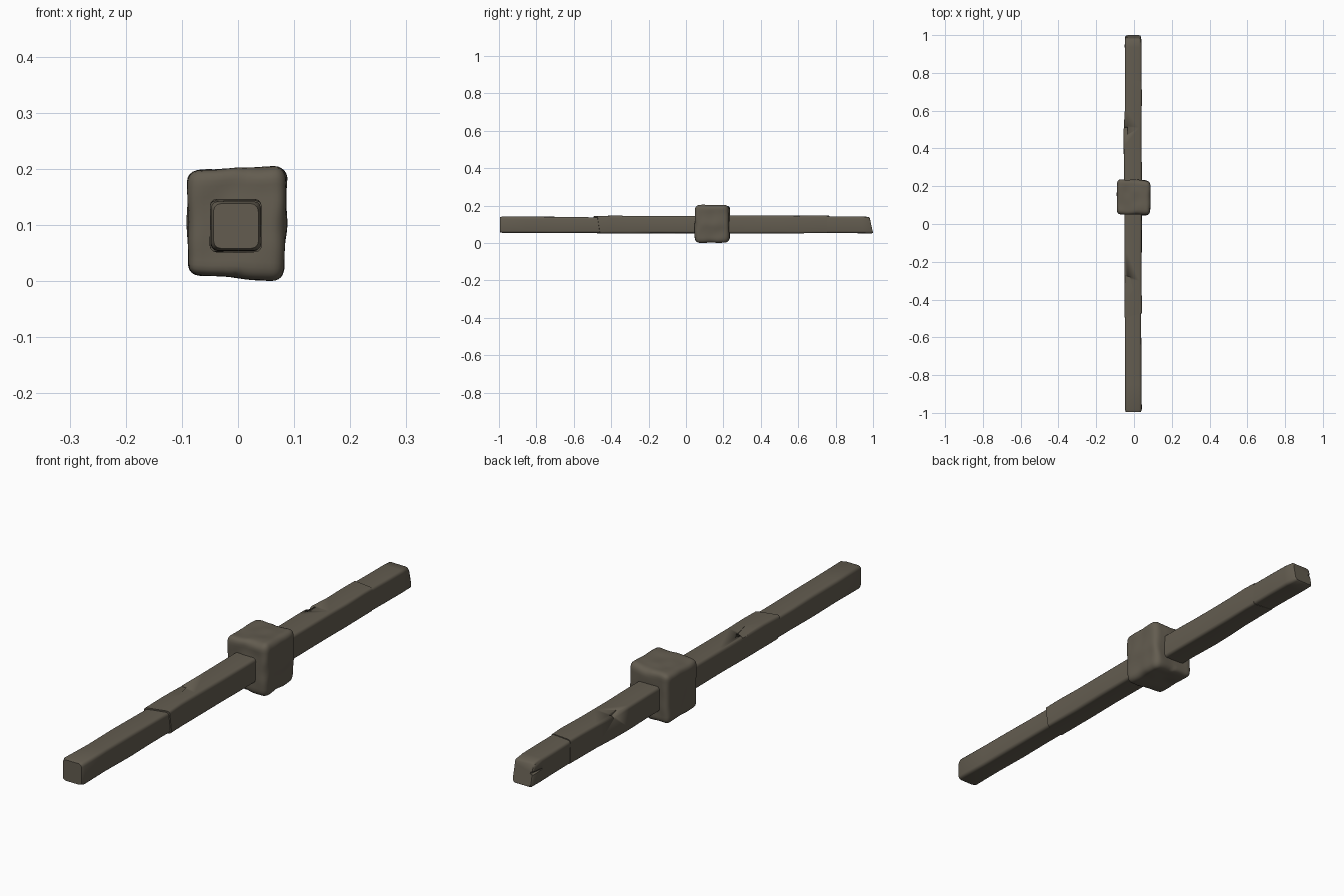
import bpy, bmesh, math
from mathutils import Vector, noise

if "Cube" in bpy.data.objects:
    bpy.data.objects.remove(bpy.data.objects["Cube"])

wood = bpy.data.materials.new("grey brown wood")
wood.diffuse_color = (0.125, 0.108, 0.08, 1)
wood.use_nodes = True
wood.node_tree.nodes["Principled BSDF"].inputs["Base Color"].default_value = wood.diffuse_color


def finish(bm, name, angle=40):
    bmesh.ops.recalc_face_normals(bm, faces=bm.faces)
    me = bpy.data.meshes.new(name)
    bm.to_mesh(me)
    bm.free()
    ob = bpy.data.objects.new(name, me)
    bpy.context.collection.objects.link(ob)
    me.materials.append(wood)
    bpy.ops.object.select_all(action='DESELECT')
    bpy.context.view_layer.objects.active = ob
    ob.select_set(True)
    bpy.ops.object.shade_smooth_by_angle(angle=math.radians(angle))
    return ob


def ring_points(y, x0, x1, z0, z1, r, skew_x, skew_z):
    """Rounded rectangle across the beam; skews tilt the ring along y."""
    pts = []
    cx, cz = (x0 + x1) / 2, (z0 + z1) / 2
    corners = [(x1 - r, z1 - r, 0), (x0 + r, z1 - r, 90),
               (x0 + r, z0 + r, 180), (x1 - r, z0 + r, 270)]
    for px, pz, a in corners:
        for k in range(4):
            t = math.radians(a + 30 * k)
            x, z = px + r * math.cos(t), pz + r * math.sin(t)
            pts.append(Vector((x, y + skew_x * (x - cx) + skew_z * (z - cz), z)))
    return pts


def beam(name, rings, wobble=0.0015):
    bm = bmesh.new()
    loops = []
    for ring in rings:
        row = []
        for p in ring_points(*ring):
            n = noise.noise_vector(p * 9)
            row.append(bm.verts.new(p + Vector((n.x, 0, n.z)) * wobble))
        loops.append(row)
    for a, b in zip(loops, loops[1:]):
        for i in range(len(a)):
            j = (i + 1) % len(a)
            bm.faces.new((a[i], a[j], b[j], b[i]))
    bm.faces.new(loops[0])
    bm.faces.new(loops[-1])
    return finish(bm, name)


def chip(ob, verts):
    """Cut a small wedge, given as a convex point cloud, from a beam."""
    bm = bmesh.new()
    for v in verts:
        bm.verts.new(v)
    bmesh.ops.convex_hull(bm, input=bm.verts)
    cutter = finish(bm, "chip_cutter")
    cutter.hide_render = True
    bpy.context.view_layer.objects.active = ob
    mod = ob.modifiers.new("chip", 'BOOLEAN')
    mod.operation, mod.solver, mod.object = 'DIFFERENCE', 'EXACT', cutter
    # keep the chip inside the evaluated part, then drop the cutter
    bpy.ops.object.modifier_move_to_index(modifier="chip", index=0)
    bpy.ops.object.modifier_apply(modifier="chip")
    bpy.data.objects.remove(cutter)


# front length of the beam, slightly thinner, with a softened end
beam("front_beam", [
    (-0.995, -0.043, 0.036, 0.058, 0.138, 0.013, 0, 0),
    (-0.982, -0.048, 0.041, 0.054, 0.142, 0.013, 0, 0),
    (-0.85, -0.047, 0.039, 0.054, 0.140, 0.012, 0, 0),
    (-0.70, -0.048, 0.039, 0.053, 0.140, 0.012, 0, 0),
    (-0.58, -0.048, 0.038, 0.054, 0.138, 0.011, 0.1, 0),
    (-0.44, -0.048, 0.038, 0.055, 0.137, 0.011, 0.2, 0)])

# middle length, overlapping the front one in a slanted seam
mid = beam("middle_beam", [
    (-0.478, -0.050, 0.042, 0.052, 0.143, 0.010, 0.25, -0.15),
    (-0.40, -0.050, 0.041, 0.052, 0.146, 0.011, 0.1, 0),
    (-0.30, -0.050, 0.040, 0.052, 0.146, 0.012, 0, 0),
    (-0.15, -0.050, 0.041, 0.052, 0.145, 0.012, 0, 0),
    (0.00, -0.050, 0.041, 0.052, 0.145, 0.011, 0, 0),
    (0.14, -0.050, 0.041, 0.052, 0.145, 0.011, 0, 0)])
chip(mid, [(-0.06, -0.36, 0.16), (-0.06, -0.27, 0.16), (-0.06, -0.27, 0.137),
           (-0.06, -0.36, 0.146), (-0.005, -0.35, 0.16), (-0.02, -0.28, 0.16),
           (-0.02, -0.28, 0.141), (-0.005, -0.35, 0.146)])

# back length, swelling on its left side
back = beam("back_beam", [
    (0.14, -0.052, 0.042, 0.052, 0.146, 0.011, 0, 0),
    (0.30, -0.053, 0.041, 0.052, 0.147, 0.011, 0, 0),
    (0.42, -0.055, 0.040, 0.052, 0.146, 0.011, 0, 0),
    (0.51, -0.054, 0.040, 0.052, 0.146, 0.011, 0, 0),
    (0.60, -0.049, 0.041, 0.052, 0.146, 0.011, 0, 0),
    (0.70, -0.049, 0.041, 0.053, 0.147, 0.010, 0, 0),
    (0.76, -0.049, 0.040, 0.053, 0.146, 0.010, -0.12, 0)])
chip(back, [(x, y, z) for x in (-0.07, -0.035) for y, z in
            ((0.46, 0.16), (0.53, 0.16), (0.51, 0.132), (0.47, 0.145))])

# broken back end, cut at a slant and split on the left face
end = beam("back_end", [
    (0.73, -0.047, 0.039, 0.054, 0.143, 0.010, 0, 0),
    (0.85, -0.048, 0.040, 0.053, 0.142, 0.011, 0, 0),
    (0.94, -0.049, 0.040, 0.052, 0.141, 0.012, 0, -0.1),
    (0.984, -0.048, 0.038, 0.052, 0.139, 0.012, 0, -0.22),
    (0.991, -0.043, 0.034, 0.056, 0.133, 0.012, 0, -0.22)])
chip(end, [(-0.06, 0.88, 0.104), (-0.06, 1.02, 0.115), (-0.06, 1.02, 0.092),
           (-0.028, 1.02, 0.107), (-0.028, 1.02, 0.099)])

# knobbly square block around the beam
bm = bmesh.new()
bmesh.ops.create_cube(bm, size=2)
bmesh.ops.subdivide_edges(bm, edges=bm.edges, cuts=19, use_grid_fill=True)
for v in bm.verts:
    p = v.co.copy()
    r = 0.20 + 0.06 * (p.x > 0)
    inner = Vector([max(-1 + r, min(1 - r, c)) for c in p])
    d = p - inner
    p = inner + d.normalized() * r
    x = -0.002 + p.x * 0.087 + 0.003 * p.z * (p.x > 0)
    y = 0.141 + p.y * 0.092 - 0.004 * p.x
    z = 0.103 + p.z * 0.097 + 0.005 * p.x * p.z - 0.001 * p.x
    q = Vector((x, y, z))
    v.co = q + noise.noise_vector(q * 16) * 0.0045
    v.co.z = max(v.co.z, 0.0)
finish(bm, "square_block", 50)
